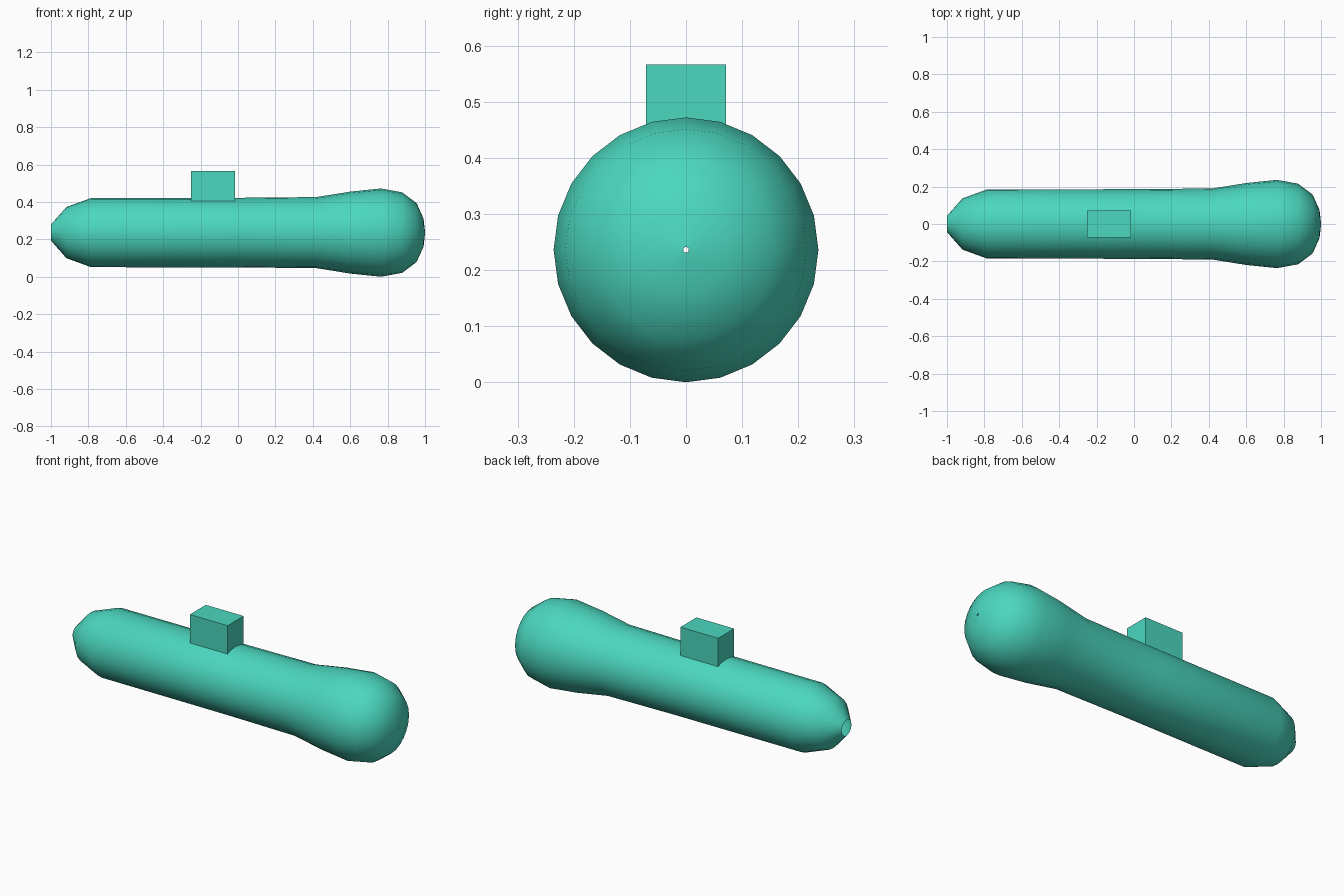
import bpy

if "Cube" in bpy.data.objects:
    bpy.data.objects.remove(bpy.data.objects["Cube"])

mat = bpy.data.materials.new("teal")
mat.diffuse_color = (0.07, 0.68, 0.52, 1)
mat.use_nodes = True
mat.node_tree.nodes["Principled BSDF"].inputs["Base Color"].default_value = mat.diffuse_color

# Hull: open 24-sided tube swept along x, radius set at each point
AXIS_Z = 0.236
profile = [(-1.0, 0.043), (-0.917, 0.137), (-0.785, 0.185), (0.0, 0.186),
           (0.42, 0.190), (0.60, 0.219), (0.765, 0.236), (0.878, 0.215),
           (0.955, 0.157), (0.992, 0.075), (1.0, 0.005)]
curve = bpy.data.curves.new("hull", "CURVE")
curve.dimensions = "3D"
curve.bevel_depth = 1.0
curve.bevel_resolution = 10
curve.use_fill_caps = False
spline = curve.splines.new("POLY")
spline.points.add(len(profile) - 1)
for point, (x, r) in zip(spline.points, profile):
    point.co = (x, 0, AXIS_Z, 1)
    point.radius = r
spline.use_smooth = True
hull = bpy.data.objects.new("hull", curve)
bpy.context.collection.objects.link(hull)
curve.materials.append(mat)

# Tower: plain block sunk into the top of the hull
x0, x1, z0, z1 = -0.25, -0.015, 0.36, 0.566
bpy.ops.mesh.primitive_cube_add(size=1, location=((x0 + x1) / 2, 0, (z0 + z1) / 2))
tower = bpy.context.object
tower.name = "tower"
tower.scale = (x1 - x0, 0.142, z1 - z0)
tower.data.materials.append(mat)
